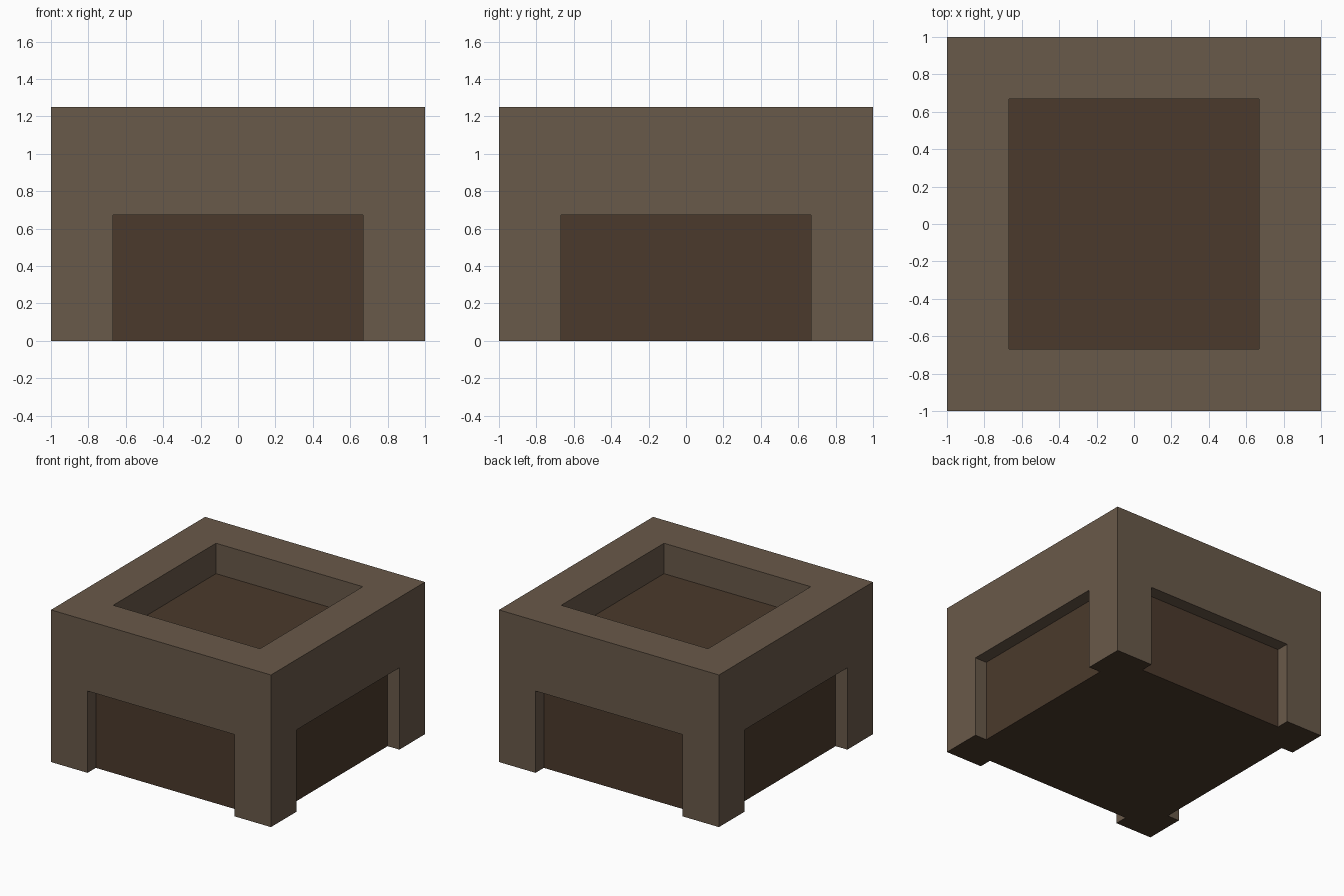
import bpy

if "Cube" in bpy.data.objects:
    bpy.data.objects.remove(bpy.data.objects["Cube"])

HALF, HEIGHT = 1.0, 1.25      # outer block
OPEN = 0.667                  # half width of every recess
LINTEL = 0.672                # top of the side recesses
PANEL = 0.893                 # distance of recessed side panels from centre
FLOOR = 1.0                   # height of the sunken top


def material(name, colour):
    m = bpy.data.materials.new(name)
    m.diffuse_color = (*colour, 1.0)
    m.use_nodes = True
    m.node_tree.nodes["Principled BSDF"].inputs["Base Color"].default_value = m.diffuse_color
    return m


def box(name, lo, hi):
    bpy.ops.mesh.primitive_cube_add(size=1)
    ob = bpy.context.object
    ob.name = name
    for v in ob.data.vertices:
        v.co = [hi[i] if v.co[i] > 0 else lo[i] for i in range(3)]
    return ob


light = material("light_brown_frame", (0.141, 0.100, 0.067))
dark = material("dark_brown_panel", (0.070, 0.042, 0.025))

# Main block
block = box("recessed_block", (-HALF, -HALF, 0), (HALF, HALF, HEIGHT))
block.data.materials.append(light)
block.data.materials.append(dark)

# Cutters: one sunken top and four side recesses open at the bottom
cutters = [box("top_cutter", (-OPEN, -OPEN, FLOOR), (OPEN, OPEN, 2))]
for s in (-1, 1):
    a, b = sorted((s * PANEL, s * 1.5))
    cutters.append(box("side_cutter", (a, -OPEN, -0.5), (b, OPEN, LINTEL)))
    cutters.append(box("front_back_cutter", (-OPEN, a, -0.5), (OPEN, b, LINTEL)))

for c in cutters:
    c.hide_render = True
    mod = block.modifiers.new("recess", 'BOOLEAN')
    mod.operation = 'DIFFERENCE'
    mod.solver = 'EXACT'
    mod.object = c

# Bake the cuts and drop the cutters
deps = bpy.context.evaluated_depsgraph_get()
mesh = bpy.data.meshes.new_from_object(block.evaluated_get(deps))
block.modifiers.clear()
block.data = mesh
for c in cutters:
    bpy.data.objects.remove(c)
mesh.materials.clear()
mesh.materials.append(light)
mesh.materials.append(dark)

# Dark colour on recessed panels, sunken floor and underside
for p in mesh.polygons:
    n, c = p.normal, p.center
    side = (abs(n.x) > 0.9 and abs(abs(c.x) - PANEL) < 0.01) or \
           (abs(n.y) > 0.9 and abs(abs(c.y) - PANEL) < 0.01)
    floor = n.z > 0.9 and abs(c.z - FLOOR) < 0.01
    under = n.z < -0.9 and c.z < 0.01
    p.material_index = 1 if side or floor or under else 0
    p.use_smooth = False
